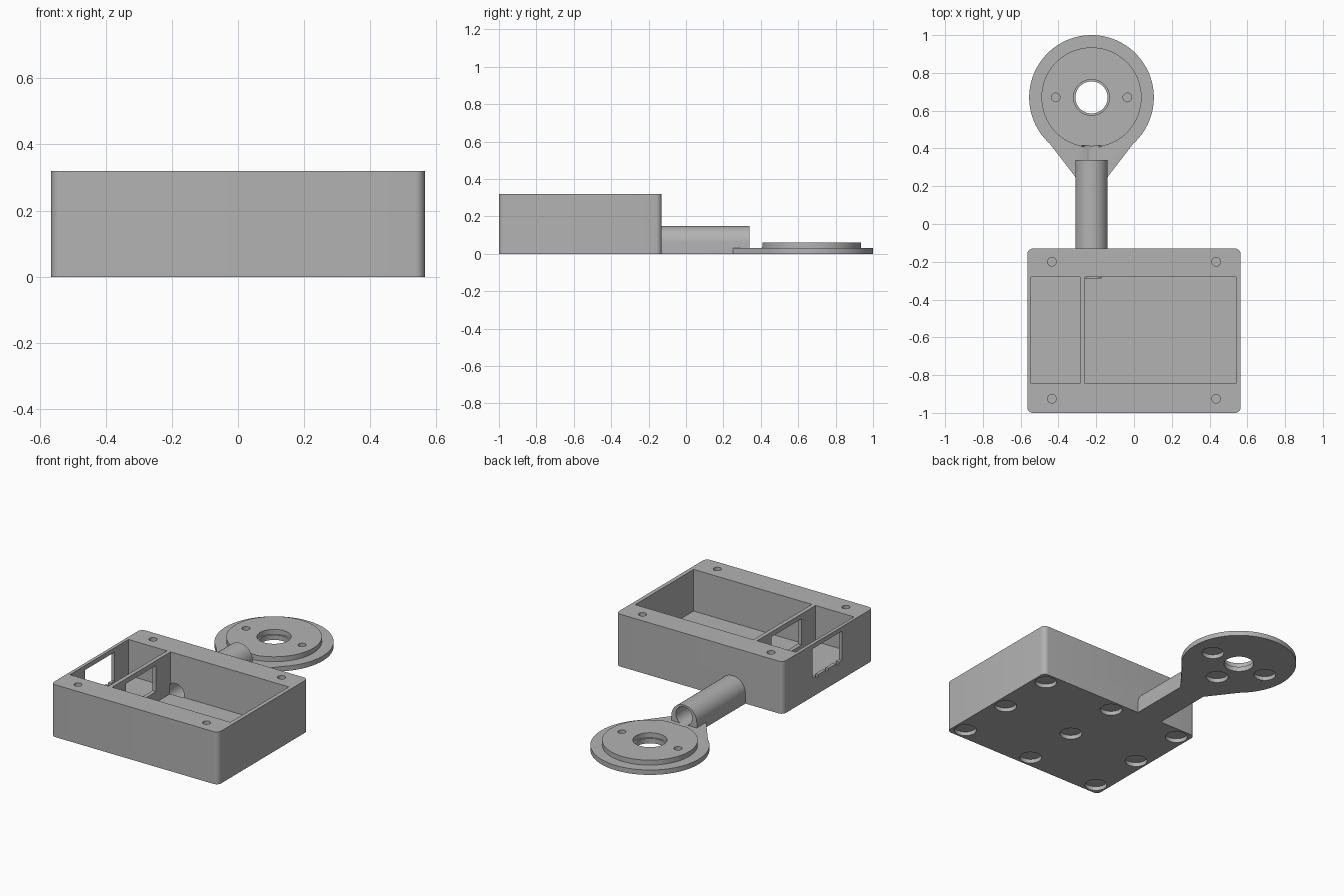
import bpy, bmesh, math

if "Cube" in bpy.data.objects:
    bpy.data.objects.remove(bpy.data.objects["Cube"])

GREY = bpy.data.materials.new("plain grey")
GREY.diffuse_color = (0.45, 0.45, 0.45, 1)
GREY.use_nodes = True
GREY.node_tree.nodes["Principled BSDF"].inputs["Base Color"].default_value = GREY.diffuse_color
CX, CY = -0.225, 0.67          # centre of the round flange
BOX_Y = -0.565                 # centre of the case


def prism(name, pts, depth, axis="z", start=0.0):
    """Extrude a 2D outline along z (points are x, y) or y (points are x, z)."""
    bm = bmesh.new()
    if axis == "z":
        vs = [bm.verts.new((a, b, start)) for a, b in pts]
        move = (0, 0, depth)
    else:
        vs = [bm.verts.new((a, start, b)) for a, b in pts]
        move = (0, depth, 0)
    face = bm.faces.new(vs)
    new = bmesh.ops.extrude_face_region(bm, geom=[face])["geom"]
    bmesh.ops.translate(bm, vec=move, verts=[g for g in new if isinstance(g, bmesh.types.BMVert)])
    bmesh.ops.recalc_face_normals(bm, faces=bm.faces)
    me = bpy.data.meshes.new(name)
    bm.to_mesh(me)
    bm.free()
    me.materials.append(GREY)
    ob = bpy.data.objects.new(name, me)
    bpy.context.collection.objects.link(ob)
    return ob


def arc(x, y, r, a0, a1, n):
    return [(x + r * math.cos(math.radians(a0 + (a1 - a0) * i / n)),
             y + r * math.sin(math.radians(a0 + (a1 - a0) * i / n))) for i in range(n + 1)]


def circle(x, y, r, n=32):
    return arc(x, y, r, 0, 360, n)[:-1]


def block(name, x0, x1, y0, y1, z0, z1):
    return prism(name, [(x0, y0), (x1, y0), (x1, y1), (x0, y1)], z1 - z0, "z", z0)


def combine(body, other, op):
    mod = body.modifiers.new(op, "BOOLEAN")
    mod.operation = op
    mod.solver = "EXACT"
    mod.object = other
    bpy.context.view_layer.objects.active = body
    bpy.ops.object.modifier_apply(modifier=mod.name)
    bpy.data.objects.remove(other, do_unlink=True)


# Case with rounded vertical corners
r = 0.03
outline = []
for x, y, a in [(0.535, -0.16, 0), (-0.535, -0.16, 90), (-0.535, -0.97, 180), (0.535, -0.97, 270)]:
    outline += arc(x, y, r, a, a + 90, 8)
body = prism("mounting_case", outline, 0.32)

# Arched cable tube
tube = [(CX - 0.086, 0), (CX + 0.086, 0)] + arc(CX, 0.062, 0.086, 0, 180, 28)
combine(body, prism("cable_tube", tube, 0.49, "y", -0.15), "UNION")

# Flange plate with tapered neck, and raised round step
flange = arc(CX, CY, 0.33, -48, 228, 72) + [(CX - 0.086, 0.25), (CX + 0.086, 0.25)]
combine(body, prism("flange_plate", flange, 0.03), "UNION")
combine(body, prism("raised_disc", circle(CX, CY, 0.265, 72), 0.04, "z", 0.02), "UNION")

# Two compartments
cuts = [block("large_bay", -0.26, 0.54, -0.845, -0.28, 0.065, 0.4),
        block("small_bay", -0.545, -0.285, -0.845, -0.28, 0.10, 0.4),
        # Window in the divider and opening in the left wall
        block("divider_window", -0.30, -0.25, -0.71, -0.42, 0.13, 0.29),
        block("side_opening", -0.60, -0.53, -0.70, -0.415, 0.115, 0.293)]
# Small notches under the side opening
for y in (-0.66, -0.56, -0.46):
    cuts.append(block("notch", -0.60, -0.54, y - 0.012, y + 0.012, 0.10, 0.14))
# Cable bore through tube and rear wall
cuts.append(prism("cable_bore", circle(CX, 0.08, 0.056), 0.70, "y", -0.285))
# Screw holes in the case rim
for x in (-0.435, 0.435):
    for y in (-0.2, -0.925):
        cuts.append(prism("screw_hole", circle(x, y, 0.023, 24), 0.2, "z", 0.17))
# Stepped centre bore and small holes in the flange
cuts.append(prism("centre_bore", circle(CX, CY, 0.085, 48), 0.2, "z", -0.1))
cuts.append(prism("bore_step", circle(CX, CY, 0.095, 48), 0.1, "z", 0.03))
for s in (-1, 1):
    cuts.append(prism("flange_hole", circle(CX + s * 0.19, CY, 0.023, 24), 0.1, "z", 0.035))
# Round magnet pockets underneath
pockets = [(x, BOX_Y + y) for x in (-0.49, 0, 0.49) for y in (-0.36, 0, 0.36)]
pockets += [(CX - 0.195, CY), (CX + 0.195, CY), (CX, CY - 0.195)]
for x, y in pockets:
    cuts.append(prism("magnet_pocket", circle(x, y, 0.063), 0.125, "z", -0.1))
for c in cuts:
    combine(body, c, "DIFFERENCE")

# Smooth curved walls, keep sharp edges
bpy.ops.object.select_all(action="DESELECT")
body.select_set(True)
bpy.context.view_layer.objects.active = body
bpy.ops.object.shade_smooth_by_angle(angle=math.radians(30))
